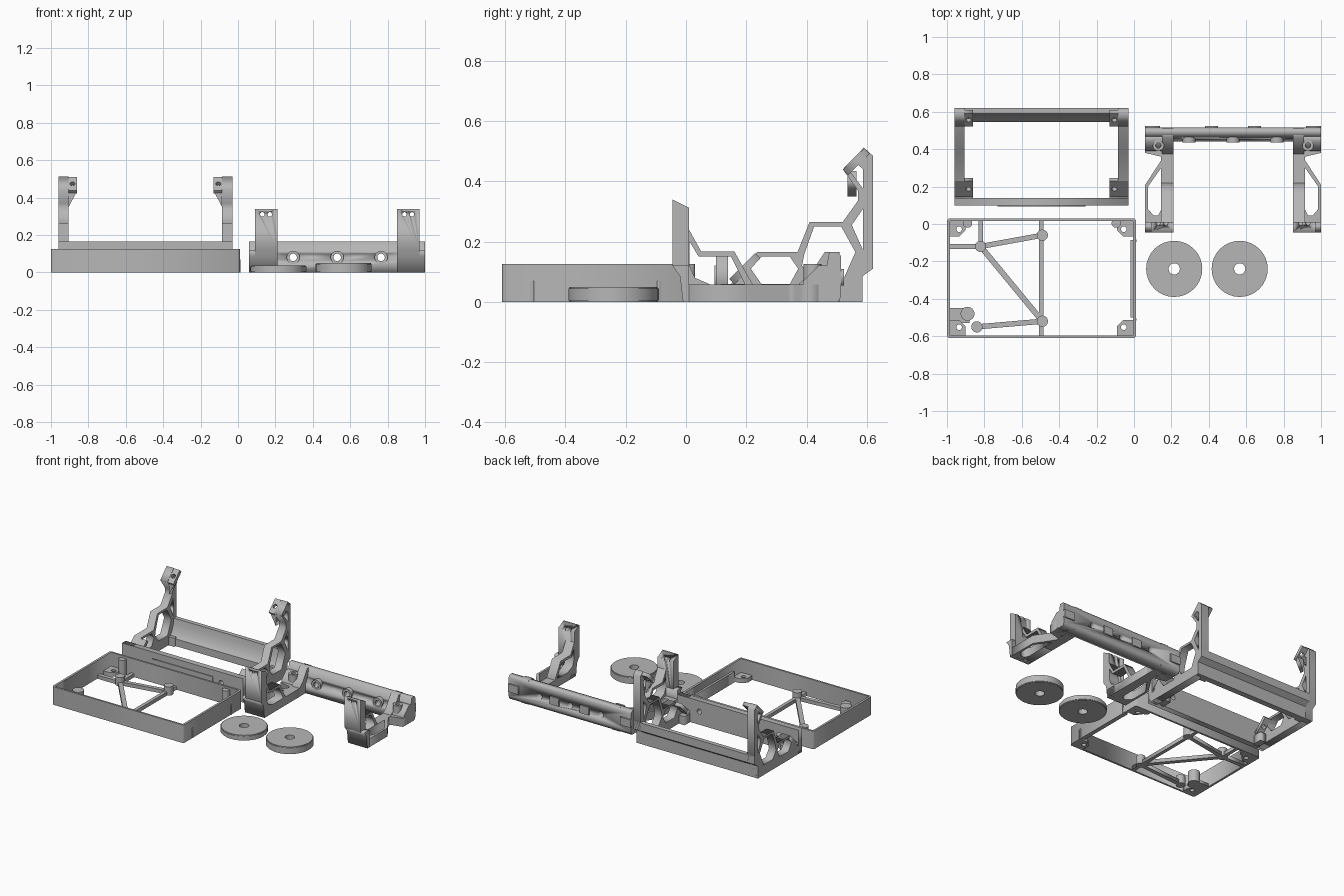
import bpy, math
from mathutils import Matrix, Vector

if "Cube" in bpy.data.objects:
    bpy.data.objects.remove(bpy.data.objects["Cube"])

gray = bpy.data.materials.new("light_gray")
gray.diffuse_color = (0.47, 0.47, 0.47, 1)
gray.use_nodes = True
gray.node_tree.nodes["Principled BSDF"].inputs["Base Color"].default_value = gray.diffuse_color

# Local plane axes for each extrusion direction (columns: local x, y, z)
AXES = {
    'x': ((0, 1, 0), (0, 0, 1), (1, 0, 0)),
    'y': ((1, 0, 0), (0, 0, 1), (0, -1, 0)),
    'z': ((1, 0, 0), (0, 1, 0), (0, 0, 1)),
}


def frame(cols, origin):
    m = Matrix(cols).transposed().to_4x4()
    m.translation = origin
    return m


def slab(name, outline, lo, hi, axis='z', holes=(), matrix=None):
    """Extrude a 2D outline with holes between lo and hi along an axis."""
    cu = bpy.data.curves.new(name, 'CURVE')
    cu.dimensions, cu.fill_mode, cu.extrude = '2D', 'BOTH', (hi - lo) / 2
    for loop in (outline, *holes):
        sp = cu.splines.new('POLY')
        sp.points.add(len(loop) - 1)
        for p, (a, b) in zip(sp.points, loop):
            p.co = (a, b, 0, 1)
        sp.use_cyclic_u = True
    tmp = bpy.data.objects.new(name, cu)
    bpy.context.collection.objects.link(tmp)
    deps = bpy.context.evaluated_depsgraph_get()
    me = bpy.data.meshes.new_from_object(tmp.evaluated_get(deps))
    bpy.data.objects.remove(tmp)
    cols = AXES[axis]
    me.transform(matrix or frame(cols, Vector(cols[2]) * (lo + hi) / 2 * (-1 if axis == 'y' else 1)))
    me.materials.clear()
    me.materials.append(gray)
    ob = bpy.data.objects.new(name, me)
    bpy.context.collection.objects.link(ob)
    return ob


def rect(x0, y0, x1, y1):
    return [(x0, y0), (x1, y0), (x1, y1), (x0, y1)]


def circle(x, y, r, n=32):
    return [(x + r * math.cos(2 * math.pi * i / n), y + r * math.sin(2 * math.pi * i / n)) for i in range(n)]


def smooth(ob):
    bpy.ops.object.select_all(action='DESELECT')
    bpy.context.view_layer.objects.active = ob
    ob.select_set(True)
    bpy.ops.object.shade_smooth_by_angle(angle=math.radians(30))


def post(name, x, y, r, z0, z1, hole=0):
    smooth(slab(name, circle(x, y, r), z0, z1, holes=[circle(x, y, hole)] if hole else ()))


def bar(name, a, b, w, z0, z1):
    a, b = Vector(a), Vector(b)
    d = (b - a).normalized()
    n = Vector((-d.y, d.x)) * w / 2
    slab(name, [tuple(a + n), tuple(a - n), tuple(b - n), tuple(b + n)], z0, z1)


def drill(ob, loops, lo, hi):
    """Cut straight holes through a part along y."""
    for loop in loops:
        c = slab("cutter", loop, lo, hi, 'y')
        weld = c.modifiers.new("weld", 'WELD')
        weld.merge_threshold = 0.0001
        w2 = ob.modifiers.new("weld", 'WELD')
        w2.merge_threshold = 0.0001
        m = ob.modifiers.new("cut", 'BOOLEAN')
        m.operation, m.object, m.solver = 'DIFFERENCE', c, 'EXACT'
        deps = bpy.context.evaluated_depsgraph_get()
        me = bpy.data.meshes.new_from_object(ob.evaluated_get(deps))
        ob.modifiers.clear()
        ob.data = me
        bpy.data.objects.remove(c)


# ---- Open tray ----
slab("tray_wall", [(-.99, -.61), (0, -.61), (.01, -.6), (.01, .02), (0, .03), (-.99, .03), (-1, .02), (-1, -.6)],
     0, .125, holes=[rect(-.985, -.597, -.005, .017)])
slab("tray_side_lip", rect(-.02, -.5, -.004, -.085), 0, .075)
for y in (-.51, -.09):
    slab("tray_side_rib", rect(.008, y - .006, .0125, y + .006), 0, .07)
for x in (-.985, -.005):
    for y in (-.597, .017):
        sx, sy = (1 if x < -.5 else -1), (1 if y < -.3 else -1)
        tab = [(x, y), (x + sx * .085, y), (x + sx * .085, y + sy * .05),
               (x + sx * .05, y + sy * .085), (x, y + sy * .085)]
        slab("tray_corner_tab", tab, 0, .03, holes=[circle(x + sx * .05, y + sy * .045, .015, 20)])
pts = [(-.82, -.12), (-.49, -.06), (-.49, -.52), (-.84, -.55)]
for x, y in pts:
    post("tray_standoff", x, y, .03, 0, .06)
post("tray_large_standoff", -.89, -.48, .037, 0, .08)
slab("tray_standoff_web", rect(-.985, -.53, -.88, -.45), 0, .02)
for x in (-.89, -.095):
    post("tray_wall_boss", x, .005, .025, 0, .11)
for a, b, w in [((-.495, -.6), (-.495, .02), .024), (pts[0], pts[2], .03), (pts[0], pts[1], .028),
                (pts[0], (-.99, -.12), .028), (pts[0], (-.82, .02), .024), (pts[3], pts[2], .028)]:
    bar("tray_brace", a, b, w, 0, .025)

# ---- Tilted stand ----
slab("stand_front_rail", rect(-.96, 0, -.03, .165), .10, .14, 'y', [circle(-.2, .09, .018, 20)])
slab("stand_front_plate", rect(-.73, .04, -.26, .12), .094, .101, 'y')
smooth(slab("stand_back_rail", [(.545, 0), (.585, 0), (.585, .085), (.62, .11), (.62, .165), (.59, .165),
                                (.584, .125), (.572, .09), (.558, .065), (.545, .05)], -.96, -.03, 'x'))
side = [(.12, 0), (.12, .06), (.15, .06), (.235, .165), (.37, .165), (.41, .265), (.52, .265), (.57, .335),
        (.57, .37), (.52, .44), (.59, .512), (.62, .485), (.62, .11), (.585, .085), (.585, 0)]
hexes = [[(.215, .11), (.25, .15), (.345, .15), (.372, .11), (.345, .06), (.25, .06)],
         [(.393, .16), (.425, .25), (.515, .25), (.562, .165), (.52, .07), (.42, .07), (.385, .12)],
         [(.537, .443), (.56, .463), (.588, .44), (.588, .375)],
         [(.55, .255), (.588, .31), (.588, .17)]]
s = math.sqrt(.5)
for x0, x1, inner, d in ((-.96, -.905, -.86, 1), (-.085, -.03, -.13, -1)):
    slab("stand_side", side, x0, x1, 'x', hexes)
    edge = x1 if d > 0 else x0
    cx = (inner + (x0 if d > 0 else x1)) / 2
    # Sloped mounting tabs at top and bottom
    for y, z, half in ((.565, .465, .05), (.195, .11, .06)):
        m = frame(((1, 0, 0), (0, s, s), (0, -s, s)), (cx, y, z))
        slab("stand_tab", rect(-.05, -half, .05, half), 0, .025, holes=[circle(d * .025, 0, .014, 20)], matrix=m)
    slab("stand_tab_gusset", [(edge, .35), (inner, .435), (edge, .435)], .535, .565, 'y')
    slab("stand_tab_foot", rect(min(edge, inner), .13, max(edge, inner), .2), 0, .06)
    slab("stand_back_foot", rect(min(edge, inner), .53, max(edge, inner), .56), 0, .06)

# ---- Wall mount ----
rail = slab("mount_rail", [(.44, 0), (.505, 0), (.515, .02), (.515, .15), (.505, .165), (.475, .165), (.465, .11),
                           (.44, .06)], .06, 1, 'x')
drill(rail, [circle(x, .08, .02, 24) for x in (.295, .53, .765)], .3, .7)
for x in (.295, .53, .765):
    smooth(slab("mount_screw_seat", circle(x, .08, .035, 24), .435, .465, 'y', [circle(x, .08, .02, 24)]))
for x0, x1 in ((.06, .14), (.38, .45), (.61, .68), (.92, 1)):
    slab("mount_rear_pad", rect(x0, .055, x1, .11), .51, .524, 'y')


def mx(pairs, f):
    return [(1.06 - x, y) for x, y in pairs] if f else pairs


def span(a, b, f):
    return (1.06 - b, 1.06 - a) if f else (a, b)


for f in (False, True):
    # Upright arm with two small front holes
    arm = slab("mount_arm", [(-.01, 0), (-.02, .085), (-.045, .12), (-.045, .34), (.01, .312), (.01, 0)],
               *span(.09, .21, f), 'x')
    drill(arm, [mx(circle(x, .31, .012, 16), f) for x in (.13, .17)], -.2, .2)
    slab("mount_foot", [(-.01, 0), (-.02, .085), (-.045, .12), (.01, .12), (.01, 0)], *span(.06, .21, f), 'x')
    # Lattice rib behind the arm
    slab("mount_rib", [(.0, 0), (.0, .24), (.01, .24), (.05, .168), (.16, .168), (.22, .06), (.22, 0)],
         *span(.145, .21, f), 'x', [[(.012, .2), (.042, .15), (.15, .15), (.195, .06), (.08, .058), (.03, .08), (.012, .12)]])
    # Floor strip with open outer loop
    slab("mount_floor", mx([(.06, -.005), (.21, -.005), (.21, .45), (.06, .45), (.06, .38), (.145, .36), (.145, .34),
                            (.06, .21)], f), 0, .058,
         holes=[mx([(.075, .2), (.075, .08), (.105, .045), (.13, .045), (.145, .075), (.145, .3)], f)])
    # Rear gusset with screw boss
    slab("mount_gusset", [(.375, 0), (.375, .06), (.41, .09), (.46, .165), (.51, .165), (.51, 0)],
         *span(.15, .21, f), 'x')
    slab("mount_gusset_base", [(.39, 0), (.39, .07), (.44, .12), (.48, .12), (.48, 0)], *span(.06, .15, f), 'x')
    post("mount_screw_boss", 1.06 - .13 if f else .13, .42, .03, 0, .125, .014)

# ---- Round feet ----
for x, h in ((.215, .037), (.565, .05)):
    post("round_foot", x, -.24, .15, .004, h - .005, .03)
    post("round_foot_core", x, -.24, .146, 0, h, .03)
